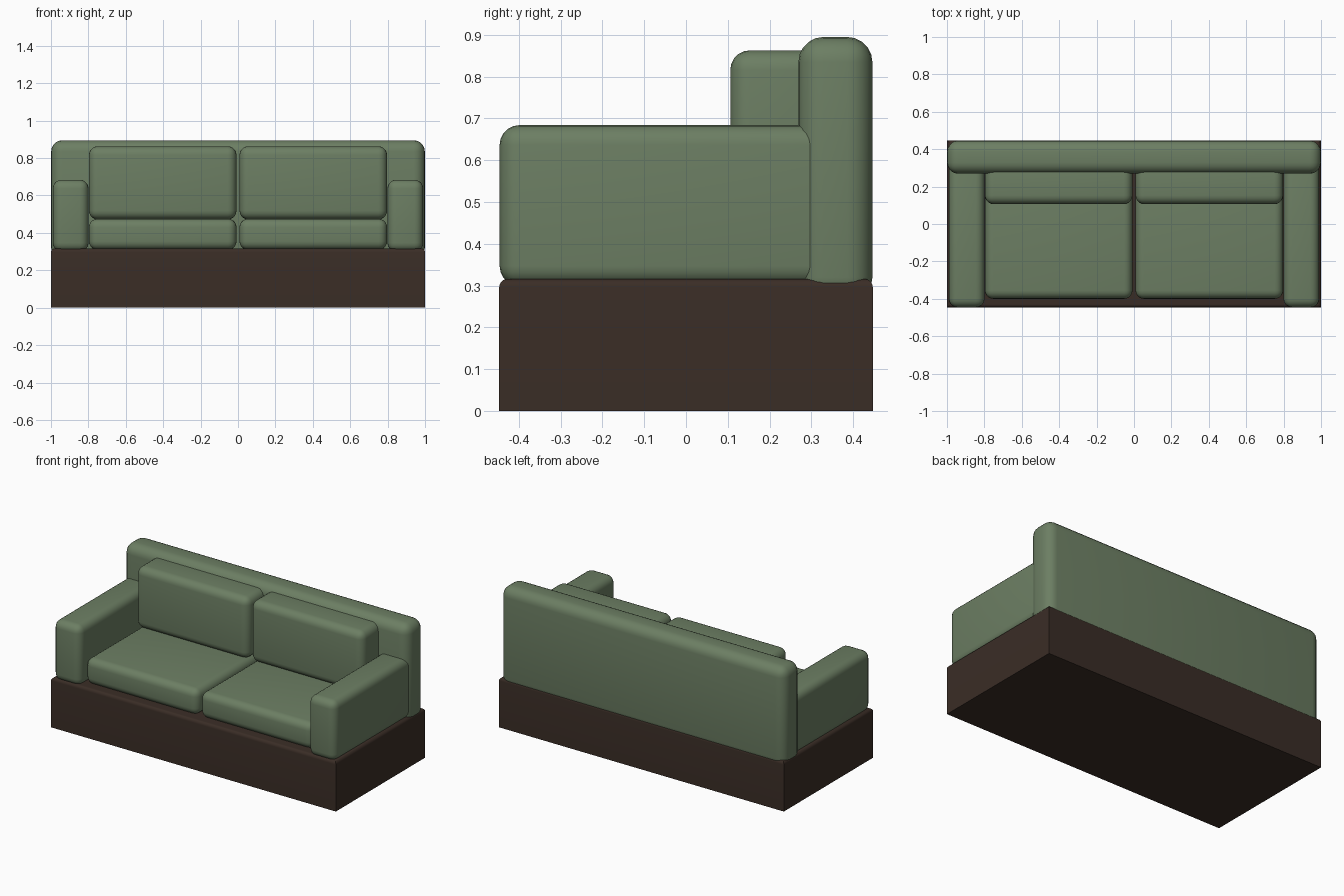
import bpy, bmesh, math

if "Cube" in bpy.data.objects:
    bpy.data.objects.remove(bpy.data.objects["Cube"])


def material(name, rgb):
    m = bpy.data.materials.new(name)
    m.diffuse_color = (*rgb, 1)
    m.use_nodes = True
    m.node_tree.nodes["Principled BSDF"].inputs["Base Color"].default_value = m.diffuse_color
    return m


FABRIC = material("green_fabric", (0.15, 0.21, 0.125))
WOOD = material("dark_wood", (0.042, 0.026, 0.019))


def rounded_box(name, x, y, z, radius, mat, top_only=False):
    """Box between (min, max) pairs, with rounded edges."""
    lo, hi = zip(x, y, z)
    bm = bmesh.new()
    bmesh.ops.create_cube(bm, size=1)
    for v in bm.verts:
        v.co = [hi[i] if v.co[i] > 0 else lo[i] for i in range(3)]
    edges = [e for e in bm.edges
             if not top_only or all(v.co.z > z[1] - 1e-5 for v in e.verts)]
    bmesh.ops.bevel(bm, geom=edges, offset=radius, segments=5,
                    profile=0.5, affect='EDGES', clamp_overlap=True)
    me = bpy.data.meshes.new(name)
    bm.to_mesh(me)
    bm.free()
    me.materials.append(mat)
    ob = bpy.data.objects.new(name, me)
    bpy.context.collection.objects.link(ob)
    bpy.ops.object.select_all(action='DESELECT')
    ob.select_set(True)
    bpy.context.view_layer.objects.active = ob
    bpy.ops.object.shade_smooth_by_angle(angle=math.radians(35))
    return ob


# Plinth base, softened along its top rim
rounded_box("base", (-1, 1), (-0.447, 0.447), (0, 0.316), 0.02, WOOD, top_only=True)

# Full-width backrest
rounded_box("backrest", (-0.999, 0.999), (0.269, 0.446), (0.26, 0.895), 0.06, FABRIC)

# Arms and cushions, one set per side
for side, s in (("left", -1), ("right", 1)):
    def span(a, b):
        return tuple(sorted((s * a, s * b)))
    rounded_box(side + "_arm", span(0.799, 0.99), (-0.446, 0.34), (0.30, 0.684), 0.047, FABRIC)
    rounded_box(side + "_seat_cushion", span(0.008, 0.797), (-0.4, 0.3), (0.31, 0.475), 0.045, FABRIC)
    rounded_box(side + "_back_cushion", span(0.008, 0.797), (0.106, 0.33), (0.472, 0.863), 0.047, FABRIC)
